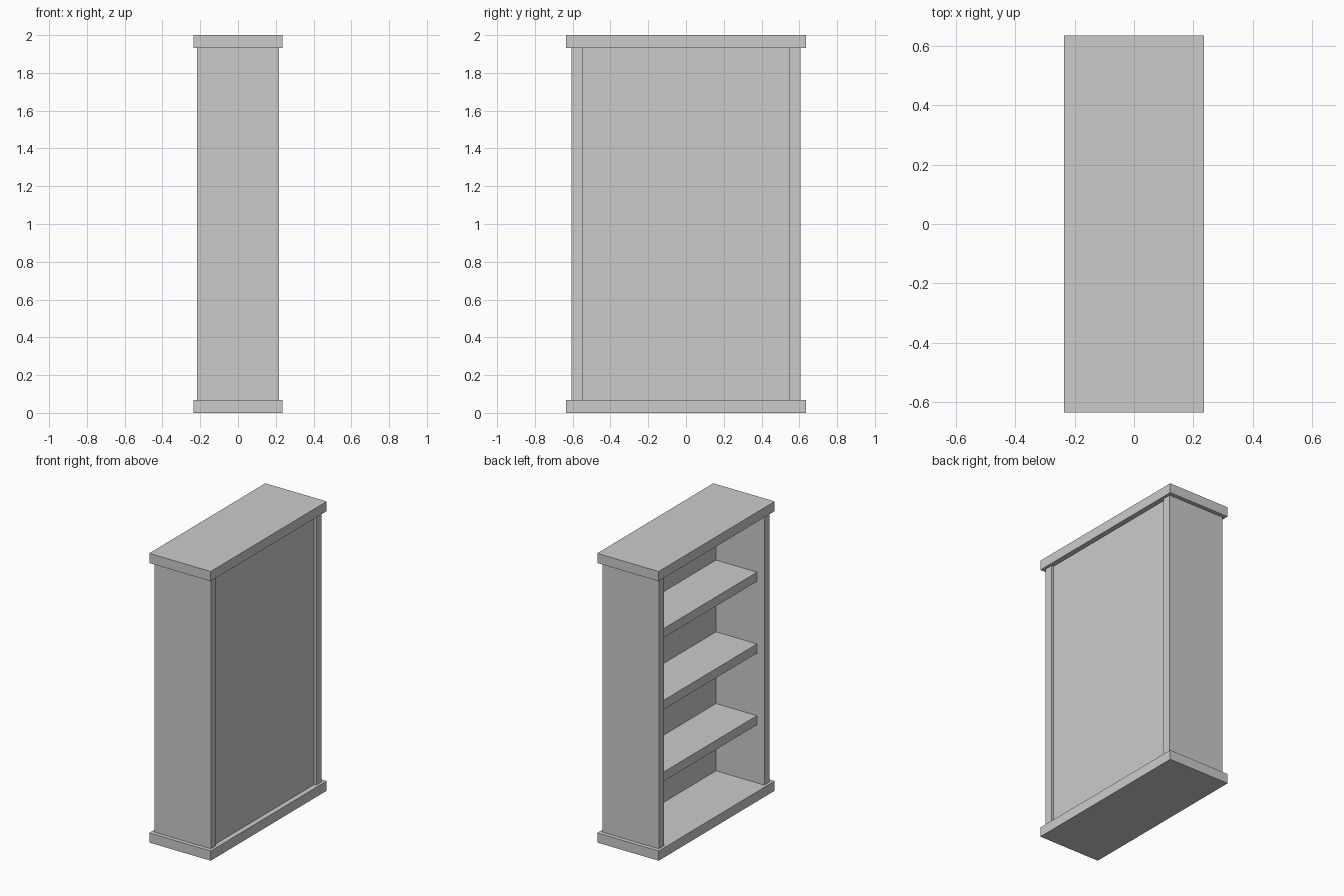
import bpy

if "Cube" in bpy.data.objects:
    bpy.data.objects.remove(bpy.data.objects["Cube"])


def box(name, x, y, z):
    """Add a box spanning the given (min, max) ranges."""
    spans = (x, y, z)
    bpy.ops.mesh.primitive_cube_add(size=1, location=[(a + b) / 2 for a, b in spans])
    ob = bpy.context.object
    ob.name = name
    ob.scale = [b - a for a, b in spans]
    bpy.ops.object.transform_apply(location=False, rotation=False, scale=True)
    return ob


SLAB = 0.067            # thickness of top and base
INNER, OUTER = 0.547, 0.606   # side panel faces
BACK_IN, BACK_OUT = 0.153, 0.20

# Overhanging base and top
box("base", (-0.235, 0.235), (-0.634, 0.634), (0, SLAB))
box("top", (-0.235, 0.235), (-0.634, 0.634), (2 - SLAB, 2))

# Side panels
box("front_side_panel", (-0.216, 0.216), (-OUTER, -INNER), (SLAB, 2 - SLAB))
box("rear_side_panel", (-0.216, 0.216), (INNER, OUTER), (SLAB, 2 - SLAB))

# Recessed back panel (the open side faces -x)
box("back_panel", (BACK_IN, BACK_OUT), (-INNER, INNER), (SLAB, 2 - SLAB))

# Shelves, set back from the opening
for i, z in enumerate((0.5, 0.996, 1.492)):
    box(f"shelf_{i + 1}", (-0.16, BACK_IN), (-INNER, INNER), (z - 0.032, z + 0.032))
